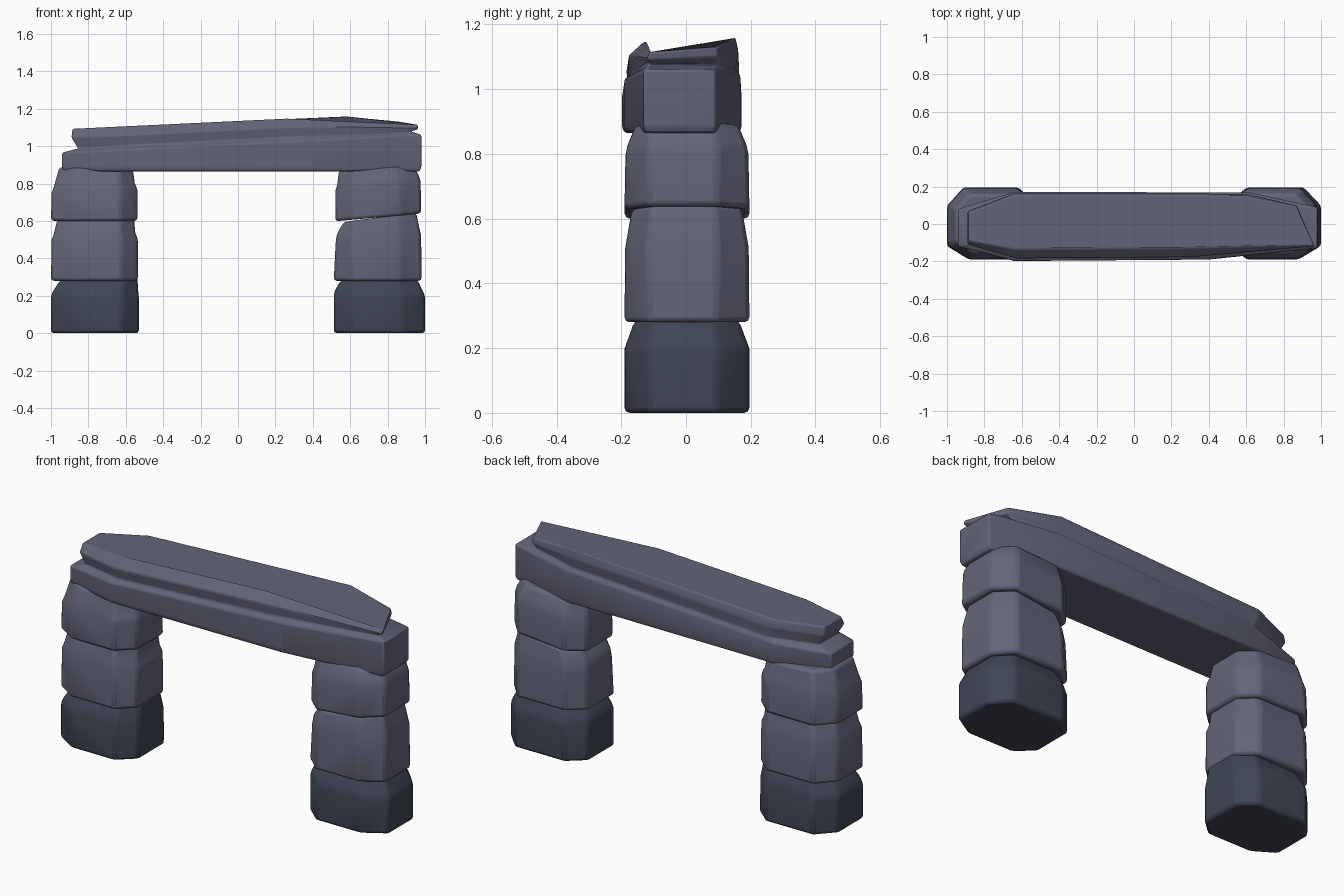
import bpy, bmesh, math

if "Cube" in bpy.data.objects:
    bpy.data.objects.remove(bpy.data.objects["Cube"])


def material(name, rgb):
    m = bpy.data.materials.new(name)
    m.diffuse_color = (*rgb, 1)
    m.use_nodes = True
    m.node_tree.nodes["Principled BSDF"].inputs["Base Color"].default_value = m.diffuse_color
    return m


STONE = material("stone", (0.125, 0.13, 0.19))
DARK = material("damp_stone", (0.05, 0.06, 0.09))


def loft(name, rings, mat, bevel):
    """Skin a stack of equal-length rings, cap the ends, soften the edges."""
    bm = bmesh.new()
    loops = [[bm.verts.new(p) for p in r] for r in rings]
    n = len(rings[0])
    for a, b in zip(loops, loops[1:]):
        for i in range(n):
            j = (i + 1) % n
            bm.faces.new((a[i], a[j], b[j], b[i]))
    bm.faces.new(loops[0][::-1])
    bm.faces.new(loops[-1])
    bmesh.ops.recalc_face_normals(bm, faces=bm.faces)
    me = bpy.data.meshes.new(name)
    bm.to_mesh(me)
    bm.free()
    me.materials.append(mat)
    ob = bpy.data.objects.new(name, me)
    bpy.context.collection.objects.link(ob)
    mod = ob.modifiers.new("soft_edges", 'BEVEL')
    mod.width = bevel
    mod.segments = 2
    mod.limit_method = 'ANGLE'
    mod.angle_limit = math.radians(20)
    bpy.context.view_layer.objects.active = ob
    ob.select_set(True)
    bpy.ops.object.shade_smooth_by_angle(angle=math.radians(40))
    ob.select_set(False)
    return ob


# Plan of a pillar stone, outer end at +x, in half-size units
PLAN = [(1, -0.6), (1, 0.5), (0.62, 1), (-0.62, 1),
        (-1, 0.6), (-1, -0.55), (-0.62, -0.97), (0.5, -0.97)]


def stone(name, side, inner, outer, rings, mat):
    """rings: z at inner end, z at outer end, inset of outer/side, inset of inner end"""
    out = []
    for z0, z1, ins, ins_in in rings:
        a, b = inner + ins_in, outer - ins
        ring = []
        for px, py in PLAN:
            t = (px + 1) / 2
            ring.append((side * (a + (b - a) * t), py * (0.196 - ins * 0.8), z0 + (z1 - z0) * t))
        out.append(ring)
    loft(name, out, mat, 0.016)


# Left pillar
stone("left_base_stone", -1, 0.53, 1.0,
      [(0, 0, 0, 0), (0.19, 0.2, 0, 0), (0.23, 0.23, 0.015, 0.004), (0.3, 0.285, 0.05, 0.008)], DARK)
stone("left_middle_stone", -1, 0.535, 1.0,
      [(0.28, 0.28, 0, 0), (0.5, 0.5, 0.004, 0), (0.54, 0.53, 0.015, 0.015), (0.61, 0.61, 0.035, 0.02)], STONE)
stone("left_top_stone", -1, 0.537, 1.0,
      [(0.6, 0.6, 0, 0), (0.77, 0.75, 0.004, 0), (0.80, 0.79, 0.018, 0.015), (0.875, 0.888, 0.045, 0.025)], STONE)

# Right pillar
stone("right_base_stone", 1, 0.512, 1.0,
      [(0, 0, 0, 0), (0.2, 0.2, 0, 0), (0.23, 0.23, 0.015, 0.006), (0.285, 0.285, 0.04, 0.04)], DARK)
stone("right_middle_stone", 1, 0.512, 0.982,
      [(0.28, 0.28, 0, 0), (0.48, 0.52, 0.003, 0.01), (0.53, 0.57, 0.014, 0.016), (0.595, 0.645, 0.03, 0.055)], STONE)
stone("right_top_stone", 1, 0.52, 0.98,
      [(0.598, 0.64, 0, 0), (0.76, 0.81, 0.004, 0), (0.79, 0.84, 0.012, 0.01), (0.87, 0.898, 0.045, 0.02)], STONE)

# Lintel: a lower slab with a stepped, tapering upper layer
LOWER = [(-0.94, -0.12), (-0.64, -0.198), (0.4, -0.19), (0.98, -0.13),
         (0.98, 0.09), (0.62, 0.168), (-0.64, 0.172), (-0.94, 0.08)]
UPPER = [(-0.89, -0.11), (-0.63, -0.185), (0.3, -0.178), (0.965, -0.12),
         (0.87, 0.1), (0.6, 0.162), (-0.64, 0.165), (-0.89, 0.07)]
TOP = [(-0.885, -0.09), (-0.64, -0.135), (0.26, -0.13), (0.965, -0.115),
       (0.865, 0.095), (0.58, 0.152), (-0.65, 0.155), (-0.885, 0.06)]


def seam(x):
    return 0.985 + 0.095 * (x + 0.94) / 1.92


def crown(x):
    return 1.092 + 0.073 * (x + 0.89) / 1.54 if x < 0.65 else 1.165 - 0.05 * (x - 0.65) / 0.31


loft("lintel", [
    [(x * 0.99, y * 0.96, 0.865) for x, y in LOWER],
    [(x, y, 0.885) for x, y in LOWER],
    [(x, y, seam(x) - 0.02) for x, y in LOWER],
    [(x * 0.96, y * 0.95, seam(x)) for x, y in UPPER],
    [(x, y, 0.3 * seam(x) + 0.7 * crown(x) - 0.015) for x, y in UPPER],
    [(x, y, crown(x)) for x, y in TOP],
], STONE, 0.008)
